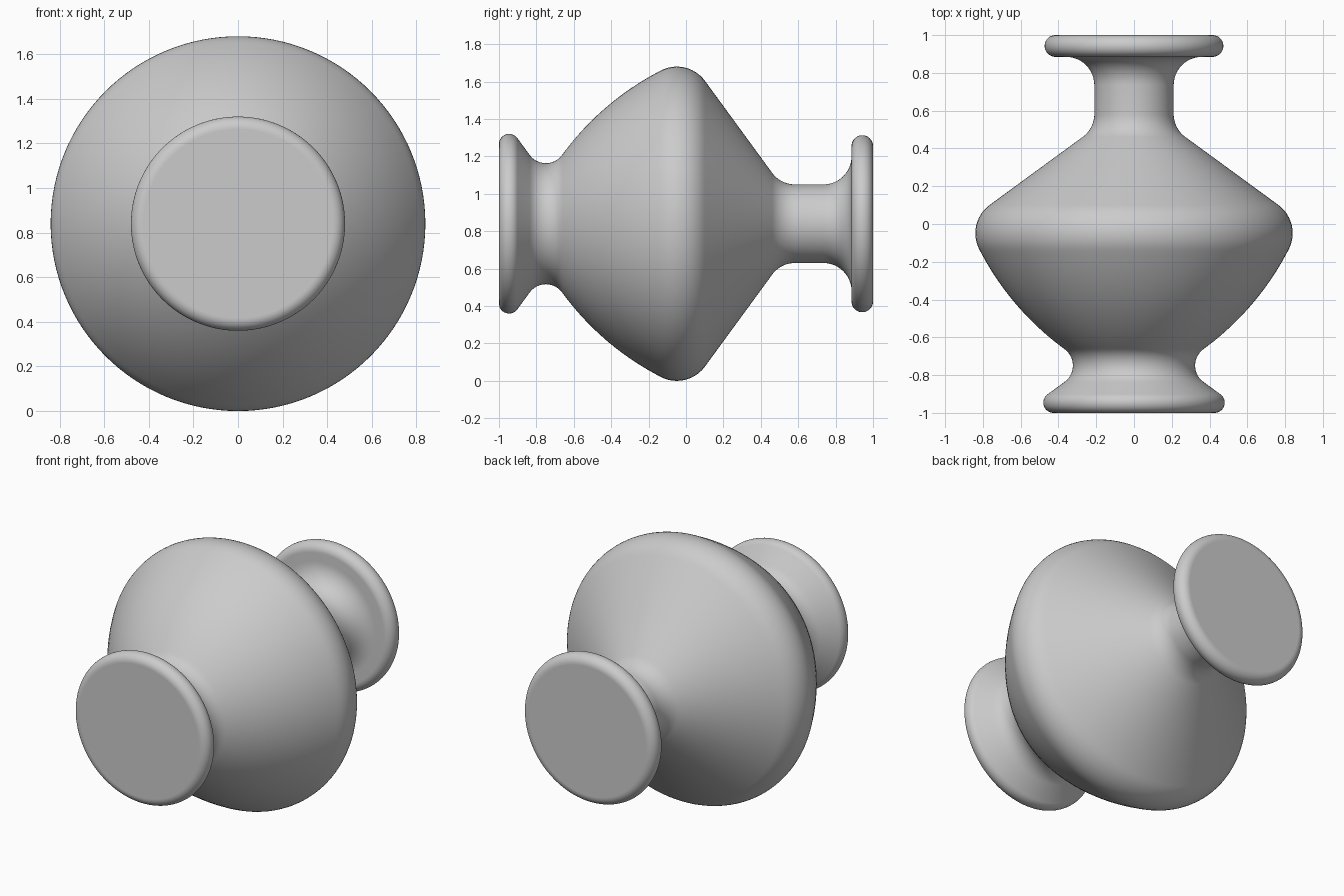
import bpy
import bmesh
import math
from mathutils import Vector, Matrix

cube = bpy.data.objects.get("Cube")
if cube:
    bpy.data.objects.remove(cube, do_unlink=True)

CENTRE_Z = 0.84
SIDES = 128

# Outline corners: position along the axis, radius, fillet radius
CORNERS = [
    (-1.0, 0.0, 0),
    (-1.0, 0.48, 0.054),       # foot rim
    (-0.918, 0.48, 0.054),
    (-0.75, 0.25, 0.107),      # waist above the foot
    (-0.453, 0.65, 1.5),       # swelling belly
    (0.006, 0.894, 0.186),     # shoulder
    (0.506, 0.21, 0.15),       # base of the neck
    (0.885, 0.21, 0.15),       # flare under the lip
    (0.885, 0.473, 0.057),     # lip
    (1.0, 0.473, 0.057),
    (1.0, 0.0, 0),
]


def fillet(before, corner, after, radius, steps=12):
    """Points of the arc that rounds one corner of the outline."""
    a = (before - corner).normalized()
    b = (after - corner).normalized()
    half = a.angle(b) / 2
    centre = corner + (a + b).normalized() * radius / math.sin(half)
    reach = radius / math.tan(half)
    start = corner + a * reach - centre
    sweep = math.pi - 2 * half
    if a.x * b.y - a.y * b.x > 0:
        sweep = -sweep
    return [centre + Matrix.Rotation(sweep * i / steps, 2) @ start
            for i in range(steps + 1)]


def outline():
    pts = [Vector(c[:2]) for c in CORNERS]
    result = []
    for i in range(1, len(pts) - 1):
        result += fillet(pts[i - 1], pts[i], pts[i + 1], CORNERS[i][2])
    return result


# Body: rings around the long axis, joined by quads and closed by flat caps
bm = bmesh.new()
rings = []
for y, r in outline():
    angles = [math.tau * i / SIDES for i in range(SIDES)]
    rings.append([bm.verts.new((r * math.cos(t), y, CENTRE_Z + r * math.sin(t)))
                  for t in angles])
for low, high in zip(rings, rings[1:]):
    for i in range(SIDES):
        j = (i + 1) % SIDES
        bm.faces.new((low[i], low[j], high[j], high[i])).smooth = True
bm.faces.new(rings[0])
bm.faces.new(rings[-1])
bmesh.ops.recalc_face_normals(bm, faces=bm.faces)

mesh = bpy.data.meshes.new("vase")
bm.to_mesh(mesh)
bm.free()
vase = bpy.data.objects.new("vase", mesh)
bpy.context.collection.objects.link(vase)

# Plain grey
grey = bpy.data.materials.new("plain_grey")
grey.use_nodes = True
colour = (0.6, 0.6, 0.6, 1)
grey.diffuse_color = colour
grey.node_tree.nodes["Principled BSDF"].inputs["Base Color"].default_value = colour
mesh.materials.append(grey)
